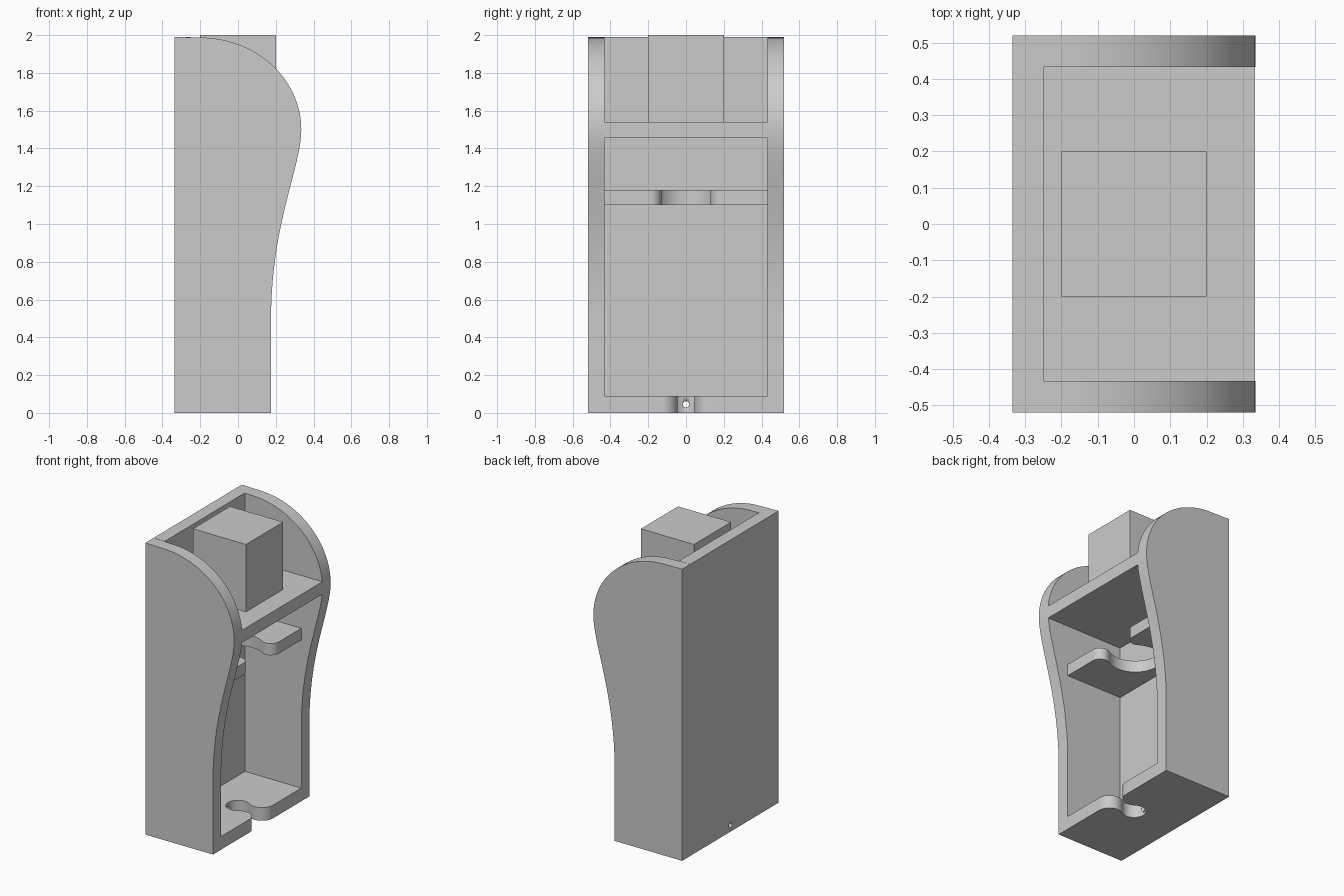
import bpy, bmesh, math
from mathutils import Vector
from mathutils.geometry import interpolate_bezier

cube = bpy.data.objects.get("Cube")
if cube:
    bpy.data.objects.remove(cube, do_unlink=True)

# Single grey material
grey = bpy.data.materials.new("light_grey")
grey.use_nodes = True
colour = (0.6, 0.6, 0.6, 1)
grey.diffuse_color = colour
grey.node_tree.nodes["Principled BSDF"].inputs["Base Color"].default_value = colour

BACK, INNER, FRONT, BULGE = -0.335, -0.25, 0.175, 0.335
WALL, OUTER = 0.432, 0.52


def extrude(name, outline, lo, hi, place):
    """Extrude a closed 2D outline from lo to hi; place maps (a, b, depth) to a point."""
    bm = bmesh.new()
    face = bm.faces.new([bm.verts.new(place(a, b, lo)) for a, b in outline])
    res = bmesh.ops.extrude_face_region(bm, geom=[face])
    shift = Vector(place(0, 0, hi)) - Vector(place(0, 0, lo))
    moved = [v for v in res["geom"] if isinstance(v, bmesh.types.BMVert)]
    bmesh.ops.translate(bm, verts=moved, vec=shift)
    bmesh.ops.recalc_face_normals(bm, faces=bm.faces)
    mesh = bpy.data.meshes.new(name)
    bm.to_mesh(mesh)
    bm.free()
    mesh.materials.append(grey)
    obj = bpy.data.objects.new(name, mesh)
    bpy.context.collection.objects.link(obj)
    bpy.ops.object.select_all(action="DESELECT")
    bpy.context.view_layer.objects.active = obj
    obj.select_set(True)
    bpy.ops.object.shade_smooth_by_angle(angle=math.radians(30))
    return obj


def upright(x, z, y):
    return (x, y, z)


def flat(x, y, z):
    return (x, y, z)


def sideways(y, z, x):
    return (x, y, z)


def box(name, x0, x1, half_y, z0, z1):
    corners = [(x0, -half_y), (x1, -half_y), (x1, half_y), (x0, half_y)]
    return extrude(name, corners, z0, z1, flat)


def arc(cx, cy, r, start, end, steps):
    angles = [start + (end - start) * i / steps for i in range(steps + 1)]
    return [(cx + r * math.cos(a), cy + r * math.sin(a)) for a in angles]


def keyhole_plate(name, z0, z1, centre, neck, fillet):
    """Plate whose front edge opens through a rounded neck into a round hole."""
    fx, fy = FRONT - fillet, neck + fillet
    radius = math.hypot(fx - centre, fy) - fillet
    join = math.atan2(fy, fx - centre)
    half = [(BACK if z0 < 0.05 else INNER, WALL), (FRONT, WALL)]
    half[0] = (INNER, WALL)
    half += arc(fx, fy, fillet, 0, join - math.pi, 16)
    half += arc(centre, 0, radius, join, math.pi, 24)[1:]
    mirrored = [(x, -y) for x, y in reversed(half[:-1])]
    return extrude(name, half + mirrored, z0, z1, flat)


# Side panels: elliptical crown, then an S-curve down to the straight foot
crown = arc(0, 0, 1, math.pi / 2, 0, 28)
profile = [(BACK, 0), (BACK, 1.99)]
profile += [(-0.2 + 0.535 * a, 1.5 + 0.487 * b) for a, b in crown]
curve = interpolate_bezier(Vector((BULGE, 1.5)), Vector((BULGE, 1.3)),
                           Vector((FRONT, 1.0)), Vector((FRONT, 0.5)), 28)
profile += [(p[0], p[1]) for p in curve[1:]] + [(FRONT, 0)]
for side, sign in (("left", 1), ("right", -1)):
    extrude(side + "_panel", profile, sign * WALL, sign * OUTER, upright)

# Back wall, upper deck and the block standing on it
back = box("back_wall", BACK, INNER, WALL, 0, 1.99)
box("upper_deck", INNER, BULGE - 0.001, WALL, 1.455, 1.54)
box("top_block", -0.2, 0.2, 0.2, 1.54, 2.0)

# Slotted base and middle shelf
base = keyhole_plate("base_plate", 0, 0.09, 0, 0.045, 0.0825)
keyhole_plate("middle_shelf", 1.10, 1.18, -0.01, 0.13, 0.06)

# Small cable hole from the back into the base slot
cutter = extrude("cable_hole_cutter", arc(0, 0.045, 0.017, 0, 2 * math.pi, 20)[:-1],
                 -0.4, -0.03, sideways)
cutter.hide_render = True
cutter.hide_set(True)
for part in (back, base):
    cut = part.modifiers.new("cable_hole", "BOOLEAN")
    cut.operation = "DIFFERENCE"
    cut.solver = "EXACT"
    cut.object = cutter
